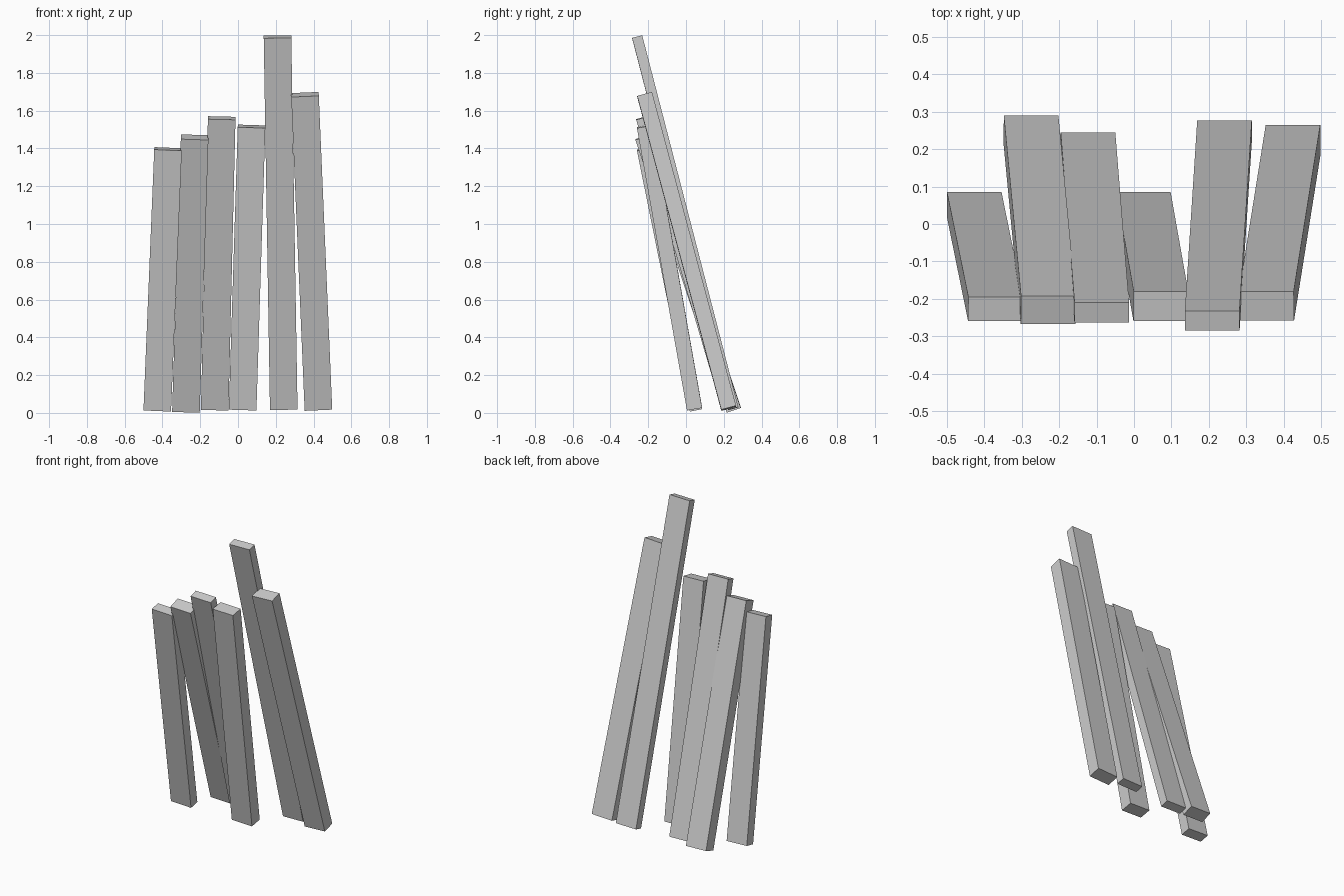
import bpy
from mathutils import Vector, Matrix

if "Cube" in bpy.data.objects:
    bpy.data.objects.remove(bpy.data.objects["Cube"])

WIDTH = 0.146


def leaning_plank(name, foot, head, thickness):
    """Rigid board; foot and head are the midpoints of its rear bottom and top edges."""
    foot, head = Vector(foot), Vector(head)
    along = (head - foot).normalized()
    across = Vector((along.z, 0, -along.x)).normalized()
    back = along.cross(across)
    centre = (foot + head) / 2 - back * thickness / 2

    bpy.ops.mesh.primitive_cube_add(size=1)
    ob = bpy.context.object
    ob.name = name
    size = Matrix.Diagonal((WIDTH, thickness, (head - foot).length, 1))
    turn = Matrix((across, back, along)).transposed().to_4x4()
    ob.data.transform(turn @ size)
    ob.location = centre
    return ob


# Boards from left to right: rear bottom edge, rear top edge, thickness
planks = [
    ((-0.427, 0.085, 0.023), (-0.370, -0.195, 1.404), 0.066),
    ((-0.275, 0.290, 0.028), (-0.229, -0.193, 1.472), 0.079),
    ((-0.123, 0.245, 0.030), (-0.086, -0.210, 1.569), 0.056),
    ((0.025, 0.085, 0.029), (0.072, -0.180, 1.524), 0.081),
    ((0.242, 0.277, 0.030), (0.209, -0.232, 1.998), 0.055),
    ((0.425, 0.265, 0.035), (0.354, -0.180, 1.696), 0.081),
]
for i, (foot, head, thickness) in enumerate(planks, 1):
    leaning_plank(f"plank_{i}", foot, head, thickness)
